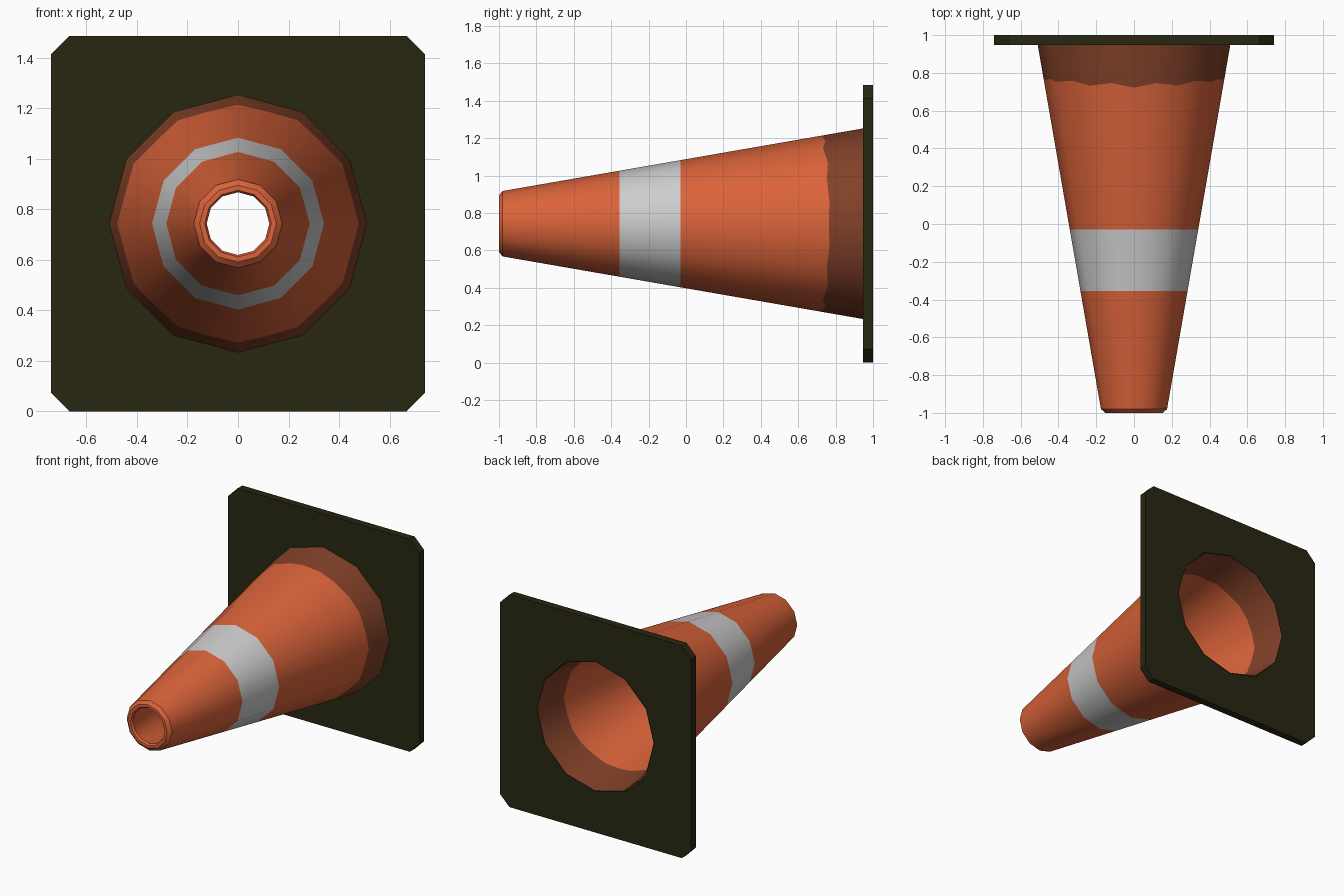
import bpy, bmesh, math

if "Cube" in bpy.data.objects:
    bpy.data.objects.remove(bpy.data.objects["Cube"])

CZ = 0.743          # height of the cone axis
HALF = 0.74         # half width of the base plate
SIDES = 12


def material(name, rgb):
    m = bpy.data.materials.new(name)
    m.diffuse_color = (*rgb, 1)
    m.use_nodes = True
    m.node_tree.nodes["Principled BSDF"].inputs["Base Color"].default_value = m.diffuse_color
    return m


orange = material("orange", (0.70, 0.125, 0.042))
brown = material("dirty orange", (0.22, 0.052, 0.021))
white = material("reflective white", (0.61, 0.61, 0.61))
rubber = material("dark rubber", (0.021, 0.020, 0.006))


def make_object(name, bm, mats):
    bmesh.ops.recalc_face_normals(bm, faces=bm.faces)
    me = bpy.data.meshes.new(name)
    bm.to_mesh(me)
    bm.free()
    for m in mats:
        me.materials.append(m)
    ob = bpy.data.objects.new(name, me)
    bpy.context.collection.objects.link(ob)
    bpy.ops.object.select_all(action='DESELECT')
    ob.select_set(True)
    bpy.context.view_layer.objects.active = ob
    bpy.ops.object.shade_smooth_by_angle(angle=math.radians(35))
    return ob


def outer_r(y):
    return 0.175 + (y + 0.98) * 0.1736


def inner_r(y):
    return 0.123 + (y + 1) * 0.1635


def dirt_line(a, k):
    # wavy edge of the dirty band: further back on the sides
    return 0.722 + 0.042 * math.cos(a) ** 2 + (0.022 * abs(math.sin(a)) if k % 2 else 0)


# Cone: hollow lathe of 12 sides, each flat split in half for the wavy band.
# Rings: (y or None for the dirt line, radius function or value, material of the next strip)
rings = [(0.955, outer_r, 1), (None, outer_r, 0), (-0.03, outer_r, 2), (-0.355, outer_r, 0),
         (-0.98, outer_r, 0), (-1.0, 0.152, 0), (-1.0, 0.132, 0), (-0.985, 0.124, 0),
         (None, inner_r, 1), (1.0, inner_r, 1)]
bm = bmesh.new()
n = SIDES * 2
loops = []
for y0, rad, _ in rings:
    loop = []
    for k in range(n):
        a = 2 * math.pi * k / n
        y = dirt_line(a, k) if y0 is None else y0
        r = rad(y) if callable(rad) else rad
        if k % 2:
            r *= math.cos(math.pi / SIDES)
        loop.append(bm.verts.new((r * math.cos(a), y, CZ + r * math.sin(a))))
    loops.append(loop)
for i in range(len(rings) - 1):
    for k in range(n):
        j = (k + 1) % n
        f = bm.faces.new((loops[i][k], loops[i][j], loops[i + 1][j], loops[i + 1][k]))
        f.material_index = rings[i][2]
make_object("cone", bm, [orange, brown, white])

# Base plate: square with cut corners and a 12-sided hole
bm = bmesh.new()
c = HALF - 0.073
outline = [(HALF, -c), (HALF, c), (c, HALF), (-c, HALF),
           (-HALF, c), (-HALF, -c), (-c, -HALF), (c, -HALF)]
hole = [(0.453 * math.cos(2 * math.pi * k / SIDES), 0.453 * math.sin(2 * math.pi * k / SIDES))
        for k in range(SIDES)]
edges = []
for pts in (outline, hole):
    vs = [bm.verts.new((x, 0.947, CZ + z * CZ / HALF)) for x, z in pts]
    edges += [bm.edges.new((vs[i], vs[(i + 1) % len(vs)])) for i in range(len(vs))]
bmesh.ops.triangle_fill(bm, edges=edges, use_beauty=True, normal=(0, -1, 0))
ext = bmesh.ops.extrude_face_region(bm, geom=bm.faces[:], use_keep_orig=True)
bmesh.ops.translate(bm, vec=(0, 0.053, 0),
                    verts=[v for v in ext["geom"] if isinstance(v, bmesh.types.BMVert)])
make_object("base_plate", bm, [rubber])
